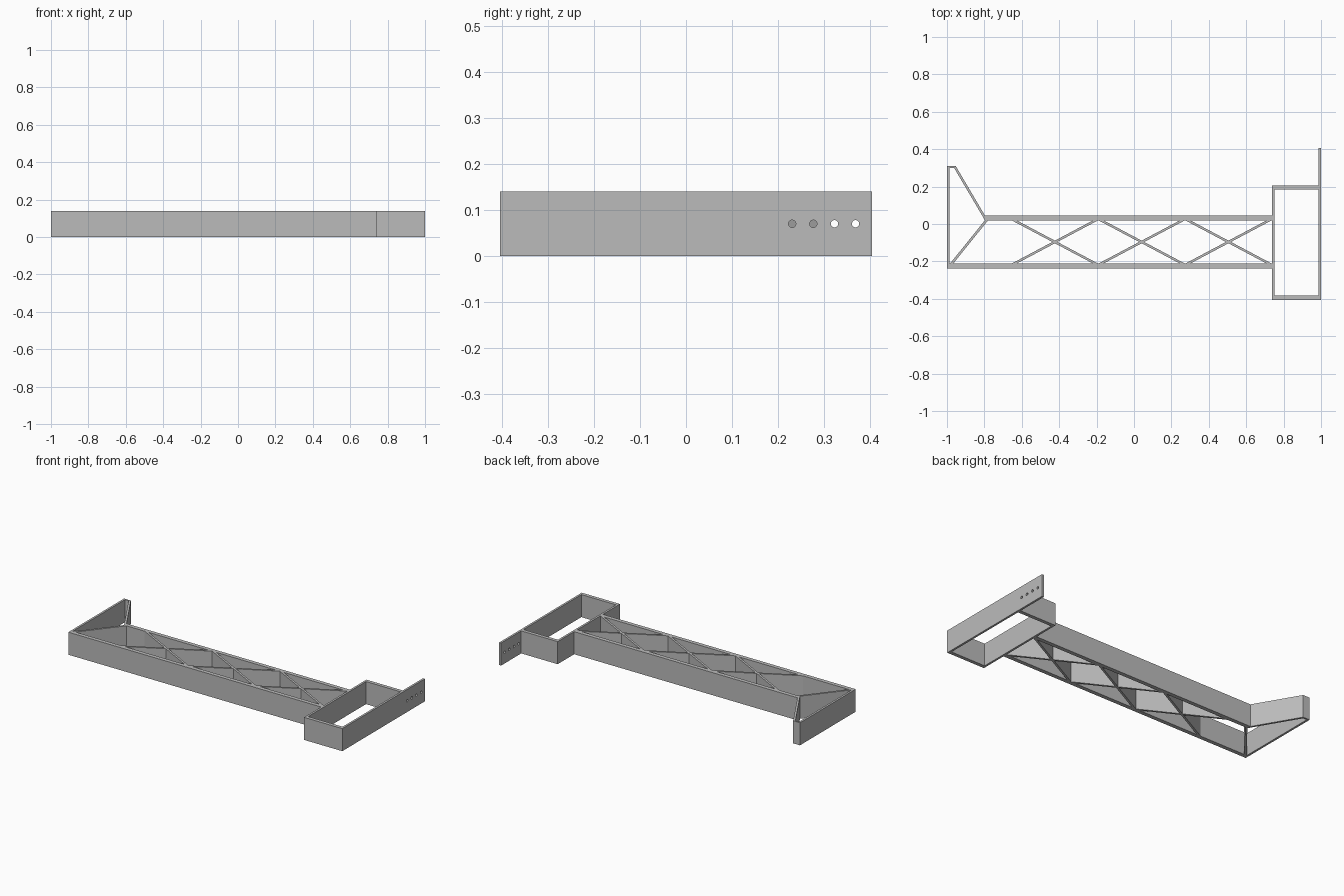
import bpy, bmesh, math

if "Cube" in bpy.data.objects:
    bpy.data.objects.remove(bpy.data.objects["Cube"])

H = 0.14          # height of every wall
T = 0.013         # thin wall thickness
grey = bpy.data.materials.new("plain grey")
grey.diffuse_color = (0.5, 0.5, 0.5, 1)
grey.use_nodes = True
grey.node_tree.nodes["Principled BSDF"].inputs["Base Color"].default_value = grey.diffuse_color


def prism(name, pts, z0=0.0, z1=H):
    """Extrude a flat outline straight up."""
    bm = bmesh.new()
    face = bm.faces.new([bm.verts.new((x, y, z0)) for x, y in pts])
    ext = bmesh.ops.extrude_face_region(bm, geom=[face])
    verts = [g for g in ext["geom"] if isinstance(g, bmesh.types.BMVert)]
    bmesh.ops.translate(bm, verts=verts, vec=(0, 0, z1 - z0))
    bmesh.ops.recalc_face_normals(bm, faces=bm.faces)
    me = bpy.data.meshes.new(name)
    bm.to_mesh(me)
    bm.free()
    me.materials.append(grey)
    ob = bpy.data.objects.new(name, me)
    bpy.context.collection.objects.link(ob)
    return ob


def wall(name, x0, x1, y0, y1):
    return prism(name, [(x0, y0), (x1, y0), (x1, y1), (x0, y1)])


# long rails
LO, HI = -0.212, 0.02          # inner faces of the rails
wall("back_rail", -0.797, 0.737, HI, 0.045)
wall("front_rail", -1 + T, 0.737, -0.237, LO)

# cross braces between the rails
W = 0.027                      # brace width measured along the rail
cy, half = (LO + HI) / 2, (HI - LO) / 2
for i in range(3):
    cx, r = -0.423 + 0.464 * i, 0.232
    v = half / (r - W / 2) * W / 2
    prism(f"cross_brace_{i + 1}", [
        (cx, cy + v), (cx + r - W, HI), (cx + r, HI),
        (cx + W / 2, cy), (cx + r, LO), (cx + r - W, LO),
        (cx, cy - v), (cx - r + W, LO), (cx - r, LO),
        (cx - W / 2, cy), (cx - r, HI), (cx - r + W, HI)])

# left end: plate, lip and two slanted walls
wall("left_end_plate", -1, -1 + T, -0.237, 0.31)
wall("left_lip", -1 + T, -0.962, 0.30, 0.31)
prism("left_back_slant", [(-0.962, 0.31), (-0.953, 0.31), (-0.797, 0.045),
                          (-0.797, HI), (-0.962, 0.30)])
prism("left_front_slant", [(-0.797, HI), (-0.78, HI), (-0.967, LO), (-0.984, LO)])

# right end: rectangular box
wall("box_inner_wall", 0.737, 0.737 + T, -0.405, 0.207)
wall("box_back_wall", 0.737 + T, 1 - T, 0.185, 0.207)
wall("box_front_wall", 0.737 + T, 1 - T, -0.405, -0.383)

# mounting plate with four bolt holes
plate = wall("mounting_plate", 1 - T, 1, -0.405, 0.405)
for i in range(4):
    y = 0.231 + 0.046 * i
    ring = [(0.008 * math.cos(a * math.tau / 24), 0.008 * math.sin(a * math.tau / 24))
            for a in range(24)]
    cutter = prism(f"hole_cutter_{i + 1}", ring, -0.05, 0.05)
    cutter.rotation_euler = (0, math.pi / 2, 0)
    cutter.location = (1 - T / 2, y, 0.07)
    cutter.hide_render = True
    cutter.hide_set(True)
    mod = plate.modifiers.new("bolt_hole", "BOOLEAN")
    mod.operation = "DIFFERENCE"
    mod.solver = "EXACT"
    mod.object = cutter
